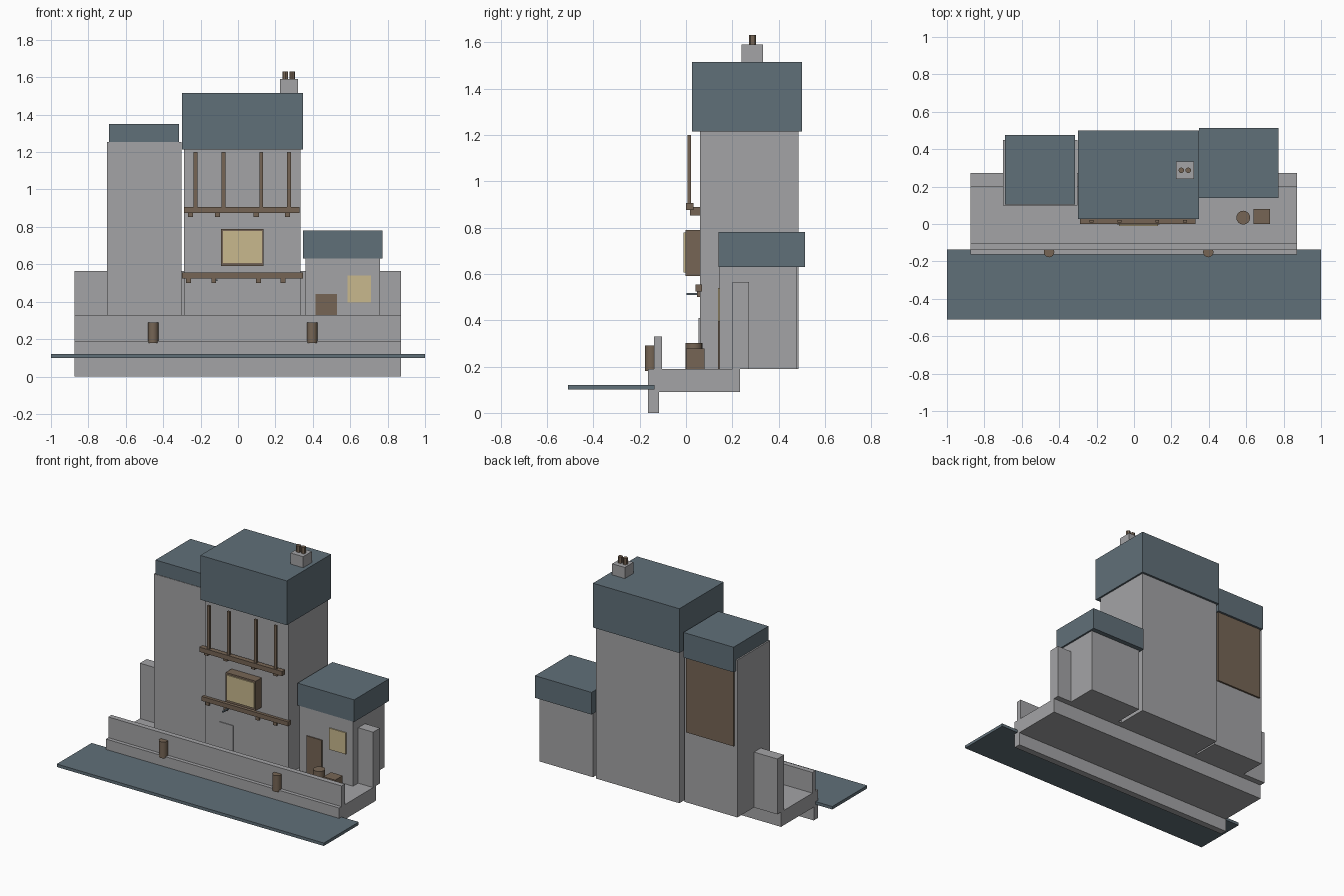
import bpy


def material(name, colour):
    m = bpy.data.materials.new(name)
    m.diffuse_color = (*colour, 1)
    return m


GREY = material("stone grey", (0.37, 0.37, 0.38))
BLUE = material("slate blue", (0.118, 0.16, 0.19))
BROWN = material("timber brown", (0.18, 0.13, 0.09))
PALE = material("pale window", (0.58, 0.48, 0.27))


def box(name, x, y, z, mat):
    """Box from (min, max) ranges on each axis."""
    bpy.ops.mesh.primitive_cube_add(size=1)
    o = bpy.context.object
    o.name = name
    o.location = [(r[0] + r[1]) / 2 for r in (x, y, z)]
    o.scale = [r[1] - r[0] for r in (x, y, z)]
    o.data.materials.append(mat)
    return o


def cylinder(name, x, y, z, radius, mat, sides=16):
    bpy.ops.mesh.primitive_cylinder_add(
        vertices=sides, radius=radius, depth=z[1] - z[0],
        location=(x, y, (z[0] + z[1]) / 2))
    o = bpy.context.object
    o.name = name
    o.data.materials.append(mat)
    bpy.ops.object.shade_smooth_by_angle()
    return o


# Water and quay
quay_x = (-0.875, 0.872)
box("water", (-1, 1), (-0.51, -0.137), (0.1, 0.12), BLUE)
box("quay_deck", quay_x, (-0.163, 0.233), (0.09, 0.19), GREY)
box("quay_footing", quay_x, (-0.163, -0.117), (0, 0.09), GREY)
box("parapet", quay_x, (-0.138, -0.103), (0.19, 0.33), GREY)
box("rear_wall", quay_x, (0.2, 0.273), (0.19, 0.565), GREY)
for x in (-0.454, 0.397):
    cylinder("mooring_post", x, -0.15, (0.18, 0.29), 0.028, BROWN)

# Left tower with a timber panel on its back
box("left_tower", (-0.7, -0.303), (0.1, 0.45), (0.19, 1.255), GREY)
box("left_roof", (-0.69, -0.315), (0.103, 0.477), (1.18, 1.35), BLUE)
box("back_panel", (-0.68, -0.325), (0.44, 0.462), (0.67, 1.18), BROWN)

# Main tower, roof and chimney
box("main_tower", (-0.29, 0.335), (0.06, 0.485), (0.19, 1.215), GREY)
box("main_roof", (-0.3, 0.347), (0.026, 0.5), (1.215, 1.515), BLUE)
box("chimney", (0.225, 0.32), (0.24, 0.333), (1.515, 1.59), GREY)
for x in (0.253, 0.29):
    cylinder("chimney_pot", x, 0.287, (1.59, 1.632), 0.015, BROWN, 12)
box("main_door", (-0.182, -0.075), (0.055, 0.062), (0.19, 0.41), GREY)

# Bay window
box("bay_frame", (-0.09, 0.135), (-0.003, 0.06), (0.59, 0.79), BROWN)
box("bay_pane", (-0.08, 0.128), (-0.01, -0.002), (0.607, 0.778), PALE)

# Upper gallery: beam, brackets and posts
box("upper_beam", (-0.29, 0.33), (0, 0.033), (0.875, 0.907), BROWN)
for x in (-0.254, -0.11, 0.098, 0.265):
    box("upper_bracket", (x - 0.014, x + 0.014), (0.018, 0.06), (0.853, 0.888), BROWN)
for x in (-0.227, -0.078, 0.124, 0.273):
    box("gallery_post", (x - 0.01, x + 0.01), (0.007, 0.021), (0.905, 1.2), BROWN)

# Lower beam with brackets and a small hook
box("lower_beam", (-0.3, 0.347), (0.04, 0.069), (0.525, 0.555), BROWN)
for x in (-0.265, -0.13, 0.11, 0.24):
    box("lower_bracket", (x - 0.013, x + 0.013), (0.048, 0.062), (0.5, 0.527), BROWN)
box("hook", (-0.12, -0.11), (0.002, 0.062), (0.51, 0.518), BLUE)

# Side house
box("side_house", (0.36, 0.76), (0.145, 0.48), (0.19, 0.63), GREY)
box("side_roof", (0.348, 0.772), (0.14, 0.513), (0.63, 0.78), BLUE)
box("side_door", (0.415, 0.53), (0.138, 0.146), (0.19, 0.442), BROWN)
box("side_window", (0.585, 0.71), (0.138, 0.146), (0.395, 0.54), PALE)

# Barrel and crate
cylinder("barrel", 0.584, 0.034, (0.19, 0.302), 0.037, BROWN)
box("crate", (0.64, 0.728), (0, 0.08), (0.19, 0.278), BROWN)
